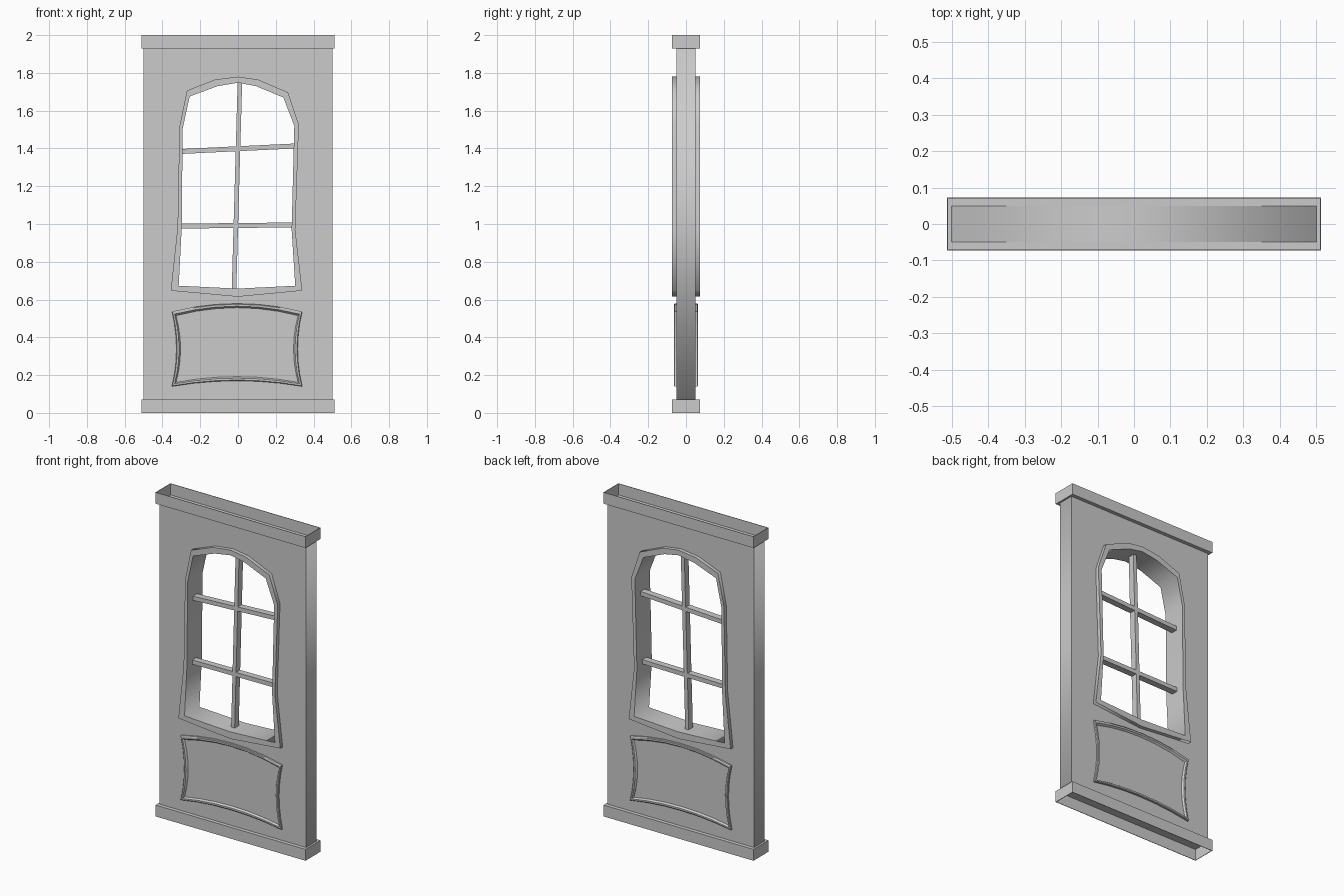
import bpy
import bmesh
from mathutils import Vector

old = bpy.data.objects.get("Cube")
if old:
    bpy.data.objects.remove(old)

grey = bpy.data.materials.new("plain grey")
grey.use_nodes = True
GREY = (0.6, 0.6, 0.6, 1)
grey.diffuse_color = GREY
grey.node_tree.nodes["Principled BSDF"].inputs["Base Color"].default_value = GREY


def from_bmesh(name, bm, recalc=True):
    if recalc:
        bmesh.ops.recalc_face_normals(bm, faces=bm.faces)
    mesh = bpy.data.meshes.new(name)
    bm.to_mesh(mesh)
    bm.free()
    mesh.materials.append(grey)
    ob = bpy.data.objects.new(name, mesh)
    bpy.context.collection.objects.link(ob)
    return ob


def cut_board(name, outer, hole, half_depth):
    """Flat board in the xz plane with a hole, given thickness along y."""
    curve = bpy.data.curves.new(name, 'CURVE')
    curve.dimensions = '2D'
    curve.fill_mode = 'BOTH'
    curve.extrude = half_depth
    for loop in (outer, hole):
        spline = curve.splines.new('POLY')
        spline.points.add(len(loop) - 1)
        for p, (x, z) in zip(spline.points, loop):
            p.co = (x, z, 0, 1)
        spline.use_cyclic_u = True
    temp = bpy.data.objects.new(name, curve)
    bpy.context.collection.objects.link(temp)
    bpy.context.view_layer.update()
    bm = bmesh.new()
    bm.from_mesh(temp.to_mesh())
    temp.to_mesh_clear()
    bpy.data.objects.remove(temp)
    bpy.data.curves.remove(curve)
    bmesh.ops.remove_doubles(bm, verts=bm.verts, dist=1e-5)
    for v in bm.verts:
        v.co = (v.co.x, -v.co.z, v.co.y)
    return from_bmesh(name, bm)


def bar(name, start, end, width, depth):
    """Square bar between two (x, z) points."""
    a, b = Vector(start), Vector(end)
    side = Vector((-(b - a).y, (b - a).x)).normalized() * width / 2
    bm = bmesh.new()
    face = bm.faces.new([bm.verts.new((p.x, -depth / 2, p.y))
                         for p in (a - side, b - side, b + side, a + side)])
    res = bmesh.ops.extrude_face_region(bm, geom=[face])
    new = [g for g in res["geom"] if isinstance(g, bmesh.types.BMVert)]
    bmesh.ops.translate(bm, verts=new, vec=(0, depth, 0))
    return from_bmesh(name, bm)


def open_cap(name, z_floor, z_rim):
    """Tray around the slab end: a floor and four thin walls, open outward."""
    bm = bmesh.new()
    w, d, t = 0.512, 0.073, 0.003
    rings = []
    for inset, z in ((0, z_floor), (0, z_rim), (t, z_rim), (t, z_floor)):
        rings.append([bm.verts.new((sx * (w - inset), sy * (d - inset), z))
                      for sx, sy in ((-1, -1), (1, -1), (1, 1), (-1, 1))])
    for lo, hi in zip(rings, rings[1:]):
        for i in range(4):
            j = (i + 1) % 4
            bm.faces.new((lo[i], lo[j], hi[j], hi[i]))
    bm.faces.new(rings[0])
    bm.faces.new(rings[-1])
    return from_bmesh(name, bm)


# Slightly crooked arched window outlines, as (x, z)
frame_outer = [(-.356, .647), (0, .615), (.34, .647), (.303, .97),
               (.322, 1.527), (.265, 1.697), (.105, 1.765), (0, 1.78),
               (-.12, 1.765), (-.27, 1.707), (-.31, 1.516), (-.32, .98)]
frame_inner = [(-.314, .673), (0, .658), (.303, .673), (.284, .97),
               (.298, 1.52), (.24, 1.67), (.095, 1.73), (0, 1.748),
               (-.108, 1.73), (-.256, 1.675), (-.293, 1.505), (-.298, .98)]

# Door slab, window frame and the end caps
slab = [(-.5, .07), (.5, .07), (.5, 1.93), (-.5, 1.93)]
cut_board("door_slab", slab, frame_outer, 0.05)
cut_board("window_frame", frame_outer, frame_inner, 0.073)
open_cap("top_cap", 1.93, 2.0)
open_cap("bottom_cap", 0.07, 0.0)

# Glazing bars
bar("vertical_glazing_bar", (-.021, .655), (.01, 1.75), .024, .04)
bar("upper_glazing_bar", (-.3, 1.384), (.302, 1.413), .026, .04)
bar("lower_glazing_bar", (-.3, .989), (.288, .995), .026, .04)


def bowed_outline(inset, steps=6):
    """Rectangle whose top and bottom bow upward and whose sides bow inward."""
    w, lo, hi = .345 - inset, .14 + inset, .537 - inset
    pts = []
    for edge in range(4):
        for i in range(steps):
            t = 2 * i / steps - 1
            bow = 1 - t * t
            height = (lo + hi) / 2 + t * (hi - lo) / 2
            pts.append([(t * w, lo + .03 * bow),
                        (w - .024 * bow, height),
                        (-t * w, hi + .042 * bow),
                        (-w + .024 * bow, lo + hi - height)][edge])
    return [(x - .005, z) for x, z in pts]


# Raised panel moulding on both faces
for name, side in (("front_panel", -1), ("back_panel", 1)):
    bm = bmesh.new()
    rings = [[bm.verts.new((x, side * y, z)) for x, z in bowed_outline(inset)]
             for inset, y in ((0, .048), (0, .06), (.004, .063),
                              (.014, .063), (.022, .052))]
    for a, b in zip(rings, rings[1:]):
        for i in range(len(a)):
            j = (i + 1) % len(a)
            bm.faces.new((a[i], a[j], b[j], b[i]))
    bm.faces.new(rings[-1])
    from_bmesh(name, bm)
    panel = bpy.data.objects[name].data
    # Keep the panel face pointing away from the slab
    if panel.polygons[-1].normal.y * side < 0:
        panel.flip_normals()
